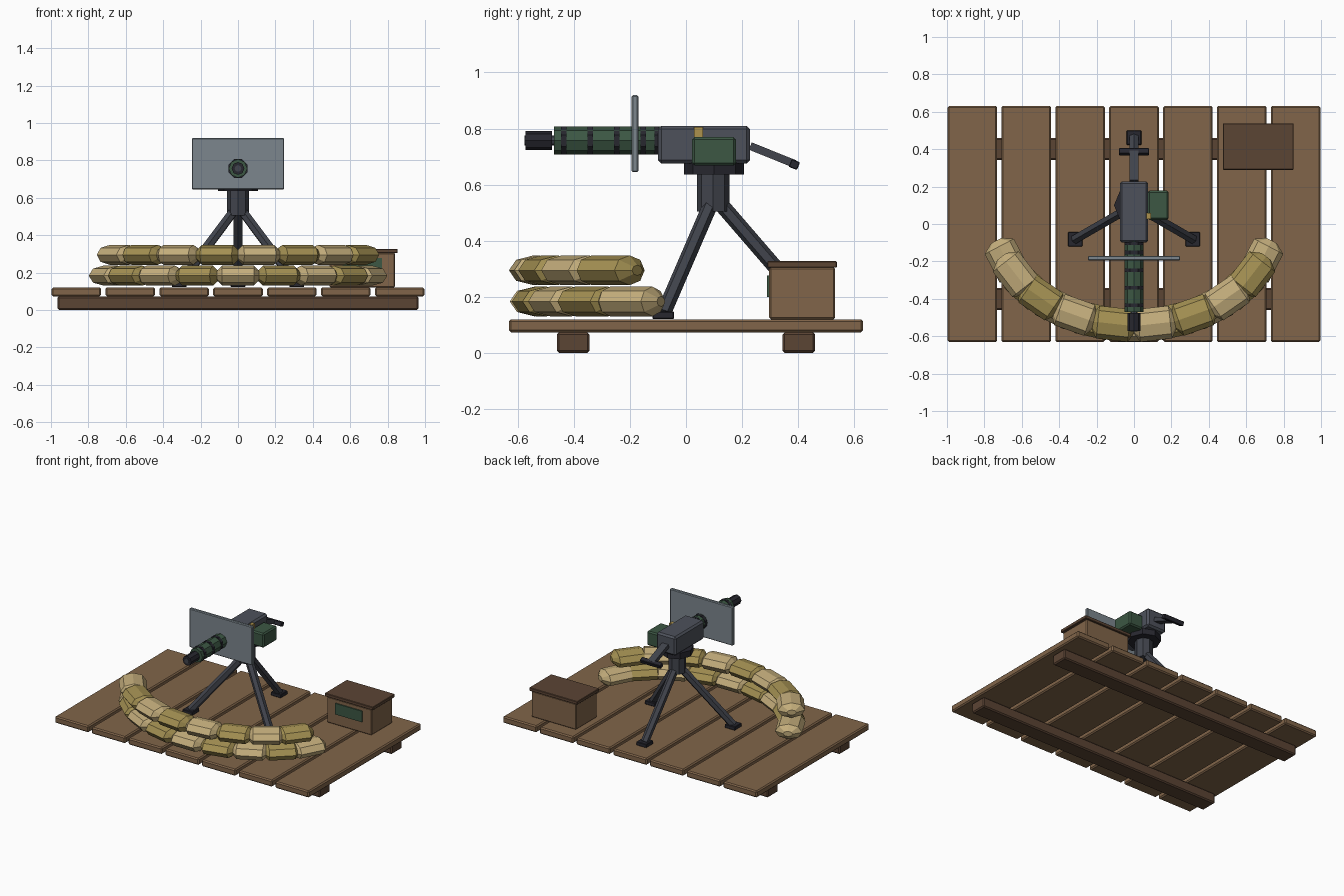
import bpy, bmesh, math
from mathutils import Vector, Matrix

if "Cube" in bpy.data.objects:
    bpy.data.objects.remove(bpy.data.objects["Cube"], do_unlink=True)


def material(name, r, g, b):
    m = bpy.data.materials.new(name)
    m.use_nodes = True
    m.diffuse_color = (r, g, b, 1)
    m.node_tree.nodes["Principled BSDF"].inputs["Base Color"].default_value = (r, g, b, 1)
    return m


WOOD = material("plank wood", .22, .13, .067)
DARK_WOOD = material("dark wood", .105, .058, .034)
STEEL = material("gun steel", .075, .083, .105)
LEG_STEEL = material("tripod steel", .052, .057, .072)
BLACK = material("black metal", .02, .02, .028)
GREEN = material("army green", .045, .095, .057)
SHIELD = material("shield grey", .2, .24, .27)
BRASS = material("brass", .42, .29, .075)
LIGHT_BAG = material("light sandbag", .55, .42, .2)
DARK_BAG = material("dark sandbag", .37, .28, .085)


def finish(bm, name, mat, bevel=0):
    bmesh.ops.recalc_face_normals(bm, faces=bm.faces)
    mesh = bpy.data.meshes.new(name)
    bm.to_mesh(mesh)
    bm.free()
    mesh.materials.append(mat)
    ob = bpy.data.objects.new(name, mesh)
    bpy.context.collection.objects.link(ob)
    if bevel:
        mod = ob.modifiers.new("bevel", "BEVEL")
        mod.width = bevel
        mod.segments = 1
    return ob


def box(name, centre, size, mat, bevel=0, tilt=0):
    bm = bmesh.new()
    bmesh.ops.create_cube(bm, size=1, matrix=Matrix.Diagonal((*size, 1)))
    ob = finish(bm, name, mat, bevel)
    ob.location = centre
    ob.rotation_euler.x = tilt
    return ob


def rod(name, start, end, radius, mat, sides=8, roll=0):
    a, b = Vector(start), Vector(end)
    axis = b - a
    bm = bmesh.new()
    bmesh.ops.create_cone(bm, cap_ends=True, segments=sides, radius1=radius,
                          radius2=radius, depth=axis.length,
                          matrix=Matrix.Rotation(roll, 4, 'Z'))
    ob = finish(bm, name, mat)
    ob.location = (a + b) / 2
    ob.rotation_euler = axis.to_track_quat('Z', 'Y').to_euler()
    return ob


def sandbag(name, centre, angle, mat):
    # tapered octagonal bag, long axis on x
    bm = bmesh.new()
    rings = []
    for x, s in ((-.12, .35), (-.085, 1), (.085, 1), (.12, .35)):
        rings.append([bm.verts.new((x, .088 * s * math.cos(k * math.pi / 4),
                                    .053 * s * math.sin(k * math.pi / 4))) for k in range(8)])
    for r0, r1 in zip(rings, rings[1:]):
        for k in range(8):
            n = (k + 1) % 8
            bm.faces.new((r0[k], r0[n], r1[n], r1[k]))
    bm.faces.new(rings[0])
    bm.faces.new(rings[-1])
    ob = finish(bm, name, mat)
    ob.location = centre
    ob.rotation_euler.z = angle


# Platform
for i in range(7):
    box(f"plank_{i + 1}", ((i - 3) * .288, 0, .097), (.265, 1.262, .047), WOOD, .008)
for side, y in (("front", -.402), ("back", .402)):
    box(f"{side}_cleat", (0, y, .037), (1.93, .117, .073), DARK_WOOD, .008)

# Sandbag wall: two staggered courses on a half ellipse
STEP = math.radians(17.2)
for course, count, z in (("lower", 9, .184), ("upper", 8, .295)):
    for i in range(count):
        t = (i - (count - 1) / 2) * STEP
        slope = math.atan2(.54 * math.sin(t), .73 * math.cos(t))
        sandbag(f"{course}_sandbag_{i + 1}", (.73 * math.sin(t), -.54 * math.cos(t), z),
                slope, LIGHT_BAG if i % 2 == 0 else DARK_BAG)

# Supply crate
box("crate_body", (.665, .414, .213), (.35, .235, .185), WOOD, .006)
box("crate_lid", (.665, .414, .316), (.378, .248, .023), DARK_WOOD, .003)
box("crate_panel", (.665, .293, .238), (.21, .009, .078), GREEN)

# Tripod
rod("tripod_post", (0, .097, .505), (0, .097, .645), .058, LEG_STEEL)
rod("swivel_plate", (0, .1, .637), (0, .1, .68), .107, BLACK)
for name, degrees in (("left_front", -30), ("right_front", 210), ("back", 90)):
    a = math.radians(degrees)
    out = Vector((math.cos(a), math.sin(a), 0))
    hub = Vector((0, .1, 0))
    top = hub + out * .025 + Vector((0, 0, .53))
    foot = hub + out * .362 + Vector((0, 0, .14))
    rod(f"{name}_leg", top, foot, .027, LEG_STEEL, 6)
    box(f"{name}_foot", (foot.x, foot.y, .135), (.078, .077, .026), BLACK, .003)

# Receiver, ammunition box and feed
box("receiver", (0, .064, .743), (.152, .328, .134), STEEL, .012)
box("ammo_box", (.13, .1, .719), (.11, .156, .102), GREEN, .009)
box("cartridge_feed", (.074, .044, .788), (.032, .032, .036), BRASS)

# Rear handle
box("handle_arm", (0, .308, .706), (.05, .17, .028), LEG_STEEL, 0, math.radians(-22))
box("handle_grip", (0, .386, .672), (.16, .032, .03), BLACK, .003, math.radians(-22))

# Barrel, cooling bands and muzzle
Z = .757
rod("barrel_jacket", (0, -.09, Z), (0, -.47, Z), .05, GREEN)
for i in range(4):
    y = -.435 + i * .094
    rod(f"barrel_band_{i + 1}", (0, y - .01, Z), (0, y + .01, Z), .054, BLACK, 8, math.pi / 8)
rod("barrel_collar", (0, -.096, Z), (0, -.112, Z), .054, BLACK, 8, math.pi / 8)
rod("inner_barrel", (0, -.46, Z), (0, -.576, Z), .018, LEG_STEEL)
rod("muzzle", (0, -.477, Z), (0, -.572, Z), .034, BLACK)

# Gun shield
box("gun_shield", (0, -.182, .782), (.494, .024, .275), SHIELD, .005)
